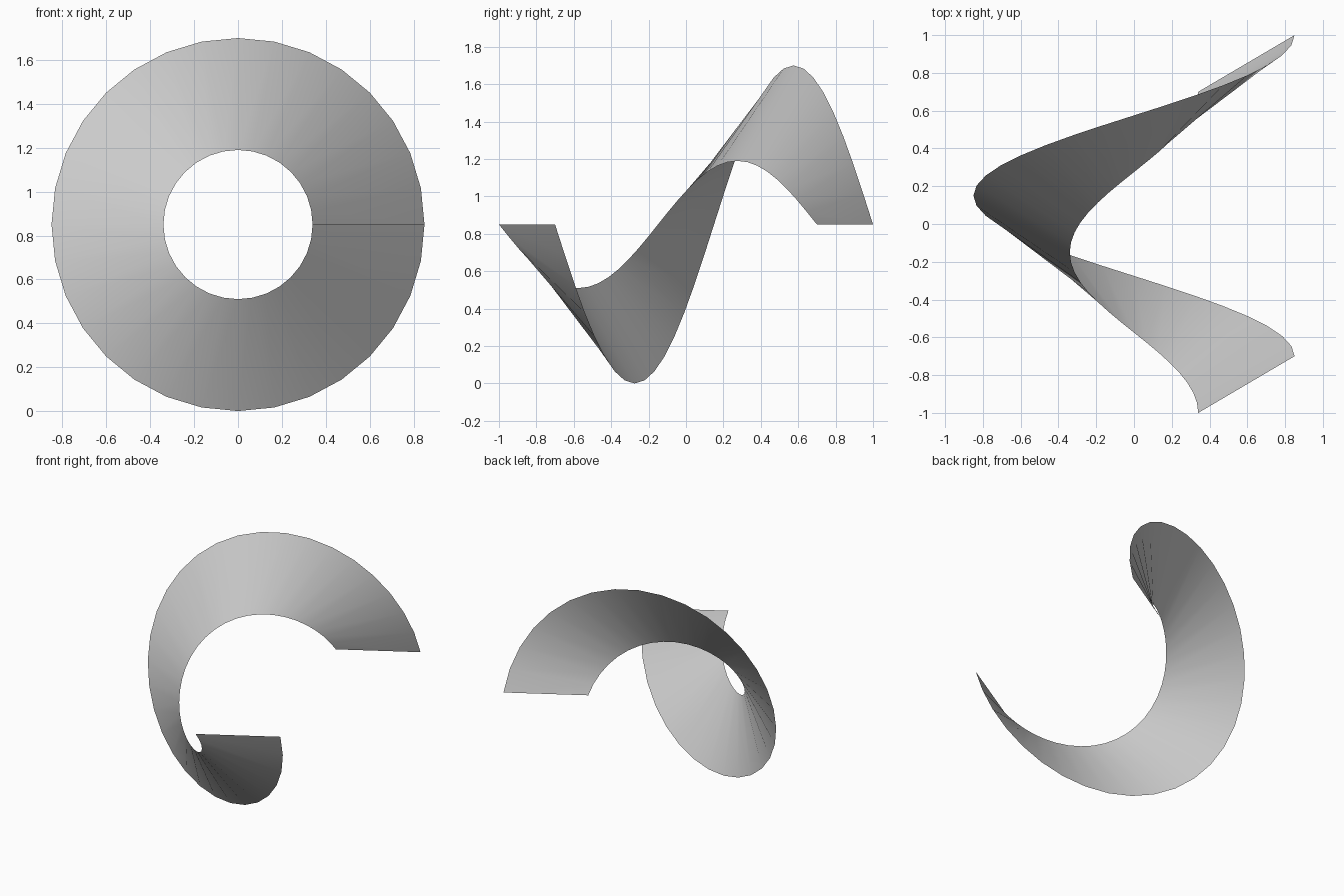
import bpy, bmesh, math
from mathutils import Vector

cube = bpy.data.objects.get("Cube")
if cube:
    bpy.data.objects.remove(cube, do_unlink=True)

INNER, OUTER = 0.34, 0.85    # radii of the ribbon
PITCH = 1.70                 # travel along y in one turn
STEPS = 32

# One plain colour
grey = bpy.data.materials.new("light_grey")
grey.use_nodes = True
colour = (0.6, 0.6, 0.6, 1)
grey.diffuse_color = colour
grey.node_tree.nodes["Principled BSDF"].inputs["Base Color"].default_value = colour

# Spiral ribbon: a slanted edge swept once around the y axis while moving back
bm = bmesh.new()
a = bm.verts.new((INNER, -1.0, 0))
b = bm.verts.new((OUTER, 1.0 - PITCH, 0))
edge = bm.edges.new((a, b))
bmesh.ops.spin(bm, geom=[a, b, edge], cent=(0, 0, 0), axis=(0, 1, 0),
               dvec=Vector((0, PITCH / STEPS, 0)), angle=math.tau,
               steps=STEPS, use_merge=False, use_duplicate=False)
bmesh.ops.translate(bm, verts=bm.verts, vec=(0, 0, OUTER))

# Turn every face towards the front
bm.normal_update()
bmesh.ops.reverse_faces(bm, faces=[f for f in bm.faces if f.normal.y > 0])
for face in bm.faces:
    face.smooth = True

mesh = bpy.data.meshes.new("spiral_ribbon")
bm.to_mesh(mesh)
bm.free()
mesh.materials.append(grey)
bpy.context.collection.objects.link(bpy.data.objects.new("spiral_ribbon", mesh))
